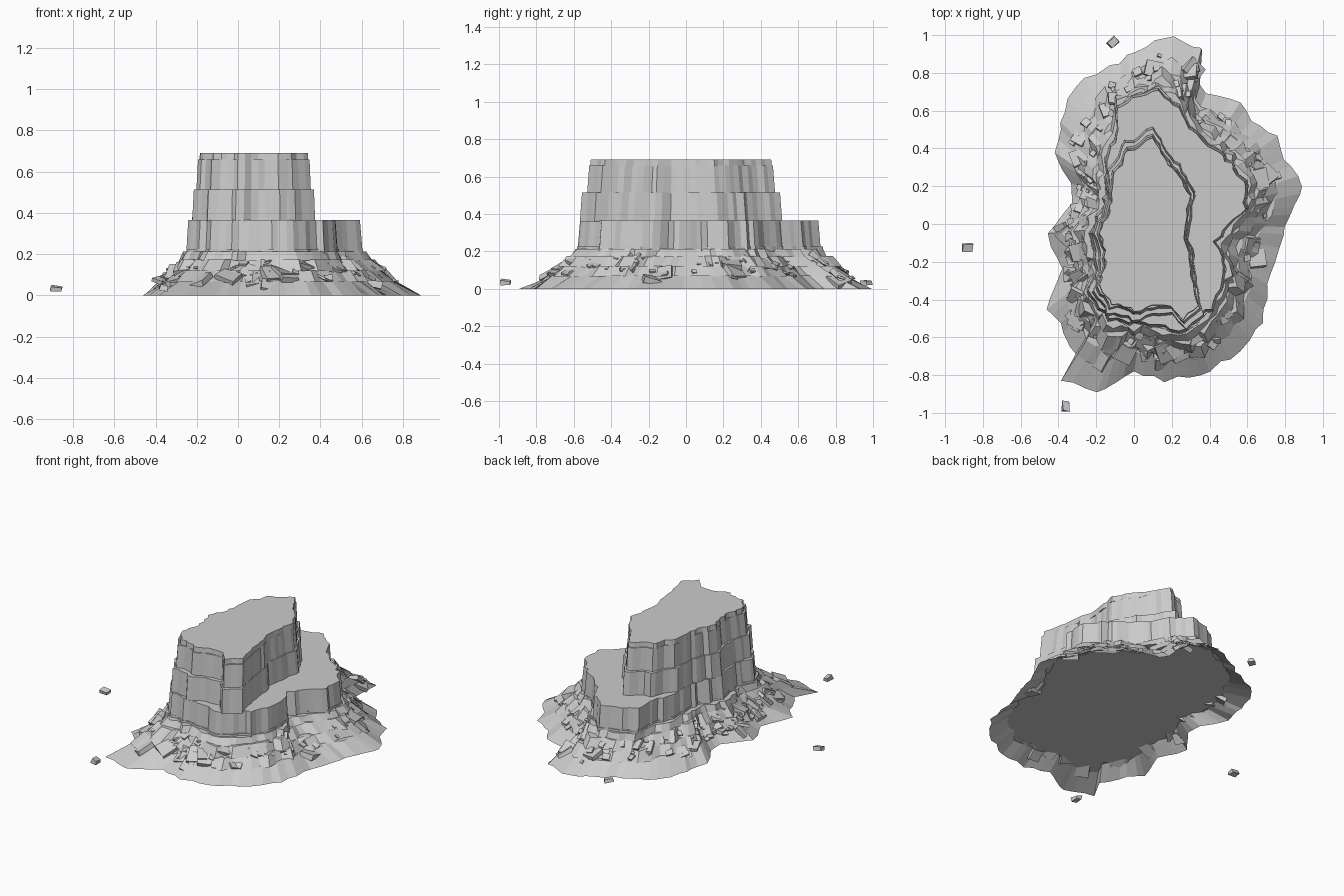
import bpy, bmesh, math, random
from mathutils import Vector, Matrix, Euler

if "Cube" in bpy.data.objects:
    bpy.data.objects.remove(bpy.data.objects["Cube"])

random.seed(11)
rock = bpy.data.materials.new("grey stone")
rock.diffuse_color = (0.6, 0.6, 0.6, 1)
rock.use_nodes = True
rock.node_tree.nodes["Principled BSDF"].inputs["Base Color"].default_value = rock.diffuse_color

# plan outlines (x, y), clockwise from the back
FOOT = [(.21, .985), (.36, .92), (.32, .79), (.38, .69), (.56, .64), (.62, .54), (.75, .46),
        (.79, .34), (.9, .2), (.82, .05), (.78, -.13), (.71, -.32), (.68, -.52), (.56, -.67),
        (.40, -.78), (.16, -.83), (0, -.78), (-.2, -.9), (-.38, -.82), (-.31, -.69), (-.39, -.53),
        (-.46, -.45), (-.39, -.24), (-.46, -.05), (-.33, .11), (-.34, .22), (-.42, .38),
        (-.35, .66), (-.26, .77), (-.08, .86), (.11, .97)]
LEDGE = [(.13, .71), (.24, .62), (.33, .47), (.45, .38), (.52, .32), (.60, .2), (.59, .08),
         (.51, 0), (.44, -.1), (.49, -.24), (.41, -.45), (.27, -.57), (.08, -.54), (-.13, -.5),
         (-.25, -.36), (-.19, -.24), (-.24, -.05), (-.16, .1), (-.15, .34), (-.09, .48),
         (-.09, .62), (.03, .68)]
SUMMIT = [(.10, .49), (.17, .38), (.27, .25), (.31, .16), (.28, -.05), (.32, -.3), (.35, -.45),
          (.27, -.54), (.20, -.46), (.10, -.46), (.03, -.5), (-.13, -.45), (-.21, -.35),
          (-.16, -.21), (-.20, -.05), (-.14, .1), (-.12, .29), (-.04, .41), (.03, .44)]
C = Vector((.13, 0))
CT = Vector((.09, -.03))


def radius(poly, centre, a):
    """Distance from the centre to the outline in direction a."""
    d = Vector((math.cos(a), math.sin(a)))
    best = 0
    for i, p in enumerate(poly):
        p = Vector(p) - centre
        e = Vector(poly[(i + 1) % len(poly)]) - centre - p
        den = d.x * e.y - d.y * e.x
        if abs(den) < 1e-9:
            continue
        r = (p.x * e.y - p.y * e.x) / den
        s = (p.x * d.y - p.y * d.x) / den
        if -1e-6 <= s <= 1 + 1e-6:
            best = max(best, r)
    return best


def corner_angles(poly, centre, gap):
    """Directions of the outline corners, with extra ones between at roughly the given gap."""
    out = []
    n = len(poly)
    for i in range(n):
        p, q = Vector(poly[i]), Vector(poly[(i + 1) % n])
        k = max(1, round((q - p).length / gap))
        for j in range(k):
            t = (j + (random.uniform(-.25, .25) if j else 0)) / k
            v = p.lerp(q, t) - centre
            out.append(math.atan2(v.y, v.x))
    return sorted(out)


def finish(bm, name):
    me = bpy.data.meshes.new(name)
    bm.to_mesh(me)
    bm.free()
    me.materials.append(rock)
    ob = bpy.data.objects.new(name, me)
    bpy.context.collection.objects.link(ob)


def layer(name, centre, angles, r0, r1, z0, z1, bottom=True):
    """Slab between two irregular rings, capped on top."""
    bm = bmesh.new()
    lo, hi = [[bm.verts.new((centre.x + r * math.cos(a), centre.y + r * math.sin(a), z))
               for a, r in zip(angles, rs)] for rs, z in ((r0, z0), (r1, z1))]
    for i in range(len(angles)):
        j = (i + 1) % len(angles)
        bm.faces.new((lo[i], lo[j], hi[j], hi[i]))
    if bottom:
        bm.faces.new(lo[::-1])
    bm.faces.new(hi)
    finish(bm, name)


# rubble apron: stepped, jagged slopes; the lowest one is open underneath
steps = [(0, .45, 0, .07, .012), (.43, .66, .065, .122, .03),
         (.65, .87, .118, .175, .03), (.87, .98, .17, .212, .015)]
for k, (t0, t1, z0, z1, w) in enumerate(steps):
    ang = corner_angles(FOOT, C, .06)
    lo, hi = [], []
    for a in ang:
        f, l = radius(FOOT, C, a), radius(LEDGE, C, a) + .02
        j = random.uniform(-w, w)
        lo.append(f + (l - f) * t0 + j)
        hi.append(f + (l - f) * t1 + j * .7 + random.uniform(-.02, .02))
    layer("rubble_slope_%d" % (k + 1), C, ang, lo, hi, z0, z1, k > 0)


# cliffs: near vertical columns, each band set back from the one below
def cliff(name, poly, centre, bands):
    ang = corner_angles(poly, centre, .035)
    base = [radius(poly, centre, a) + random.uniform(-.013, .011) for a in ang]
    for k, (scale, z0, z1, taper) in enumerate(bands):
        lo = [r * scale + random.uniform(-.006, .006) for r in base]
        layer("%s_%d" % (name, k + 1), centre, ang, lo, [r - taper for r in lo], z0, z1)


cliff("lower_cliff", LEDGE, C, [(1.03, .12, .225, .006), (1.015, .2, .365, .014)])
cliff("upper_cliff", SUMMIT, CT, [(1.06, .36, .515, .012), (.985, .51, .66, .012),
                                  (.94, .655, .692, .003)])


def add_block(bm, loc, size, rot):
    m = Matrix.Translation(loc) @ rot.to_matrix().to_4x4() @ Matrix.Diagonal((*size, 1))
    for v in bmesh.ops.create_cube(bm, size=1, matrix=m)["verts"]:
        v.co += Vector([random.uniform(-.2, .2) * min(size) for _ in range(3)])


# fallen slabs, mostly sunk in the apron
bm = bmesh.new()
for i in range(150):
    a = random.uniform(0, math.tau)
    t = random.uniform(.3, .92)
    f, l = radius(FOOT, C, a), radius(LEDGE, C, a) + .02
    r = f + (l - f) * t
    big = i % 4 == 0
    s = random.uniform(.06, .1) if big else random.uniform(.015, .04)
    size = (s * 1.1, s * 1.1, s * random.uniform(.25, .4))
    rot = Euler((random.uniform(-.35, .35), random.uniform(.2, .8), a + random.uniform(-.6, .6)))
    z = .19 * t - (.016 if big else .002)
    add_block(bm, (C.x + r * math.cos(a), C.y + r * math.sin(a), max(z, .03)), size, rot)
finish(bm, "fallen_slabs")

# loose boulders
for k, (x, y, turn) in enumerate([(-.11, .965, .75), (-.88, -.125, 0), (-.36, -.965, 1.57)]):
    bm = bmesh.new()
    add_block(bm, (x, y, .033), (.052, .038, .026), Euler((.1, .1, turn)))
    finish(bm, "boulder_%d" % (k + 1))
